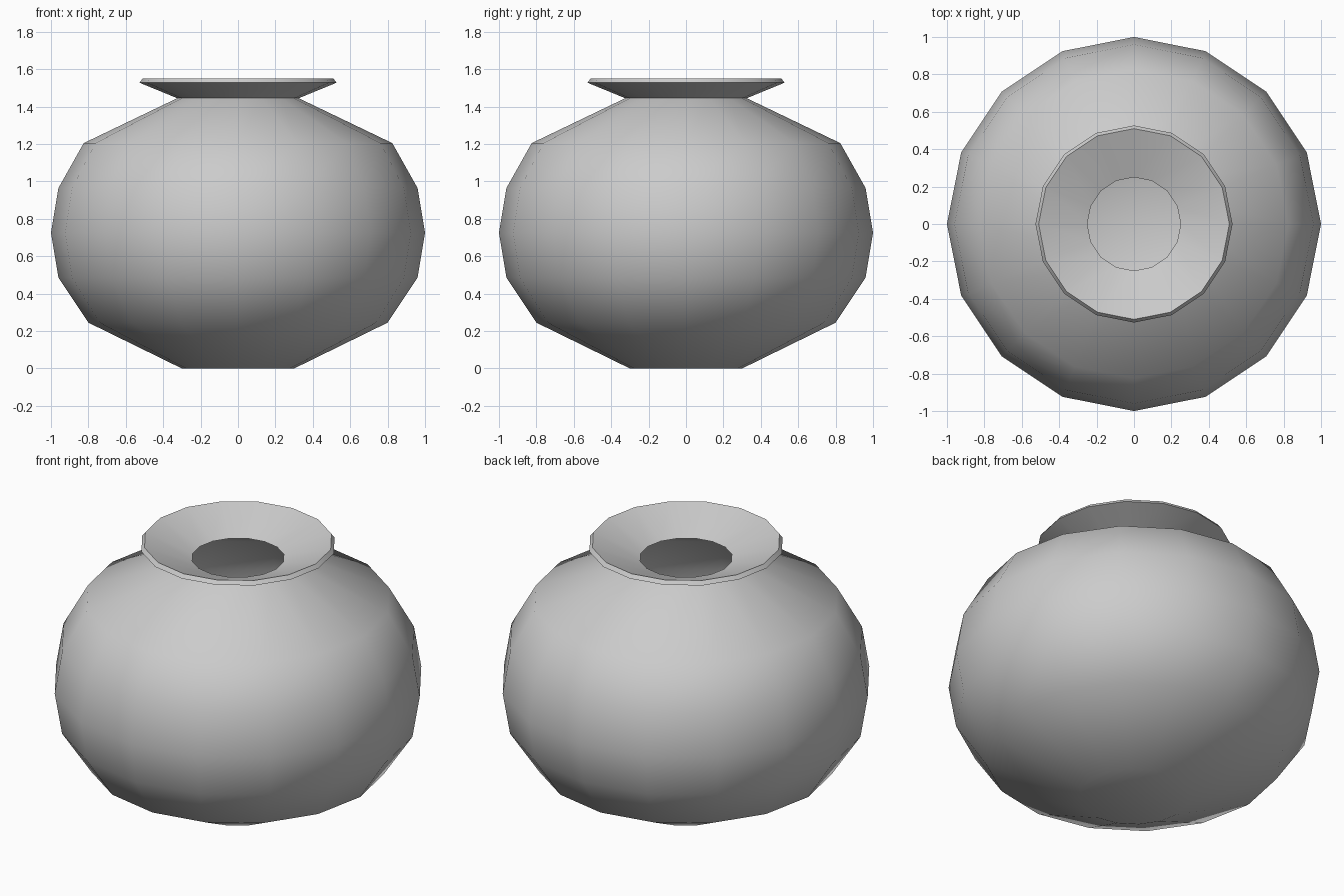
import bpy, bmesh, math

if "Cube" in bpy.data.objects:
    bpy.data.objects.remove(bpy.data.objects["Cube"])

SIDES = 16

# Half cross-section (radius, height): outside wall up, over the rim, inside wall down
profile = [
    (0, 0), (0.30, 0), (0.80, 0.245), (0.96, 0.485), (1.0, 0.725),
    (0.96, 0.965), (0.825, 1.205), (0.325, 1.445),
    (0.527, 1.528), (0.51, 1.55),
    (0.25, 1.45), (0.80, 1.18), (0.93, 0.955), (0.97, 0.725),
    (0.93, 0.495), (0.78, 0.268), (0.295, 0.03), (0, 0.03),
]

# Vase body: revolve the cross-section
bm = bmesh.new()
verts = [bm.verts.new((r, 0, z)) for r, z in profile]
edges = [bm.edges.new(pair) for pair in zip(verts, verts[1:])]
bmesh.ops.spin(bm, geom=verts + edges, cent=(0, 0, 0), axis=(0, 0, 1),
               angle=math.tau, steps=SIDES, use_duplicate=False)
bmesh.ops.remove_doubles(bm, verts=bm.verts[:], dist=0.0005)
bmesh.ops.recalc_face_normals(bm, faces=bm.faces[:])

mesh = bpy.data.meshes.new("vase")
bm.to_mesh(mesh)
bm.free()
vase = bpy.data.objects.new("vase", mesh)
bpy.context.collection.objects.link(vase)

# Smooth body with crisp neck and rim
bpy.context.view_layer.objects.active = vase
vase.select_set(True)
bpy.ops.object.shade_smooth_by_angle(angle=math.radians(50))
